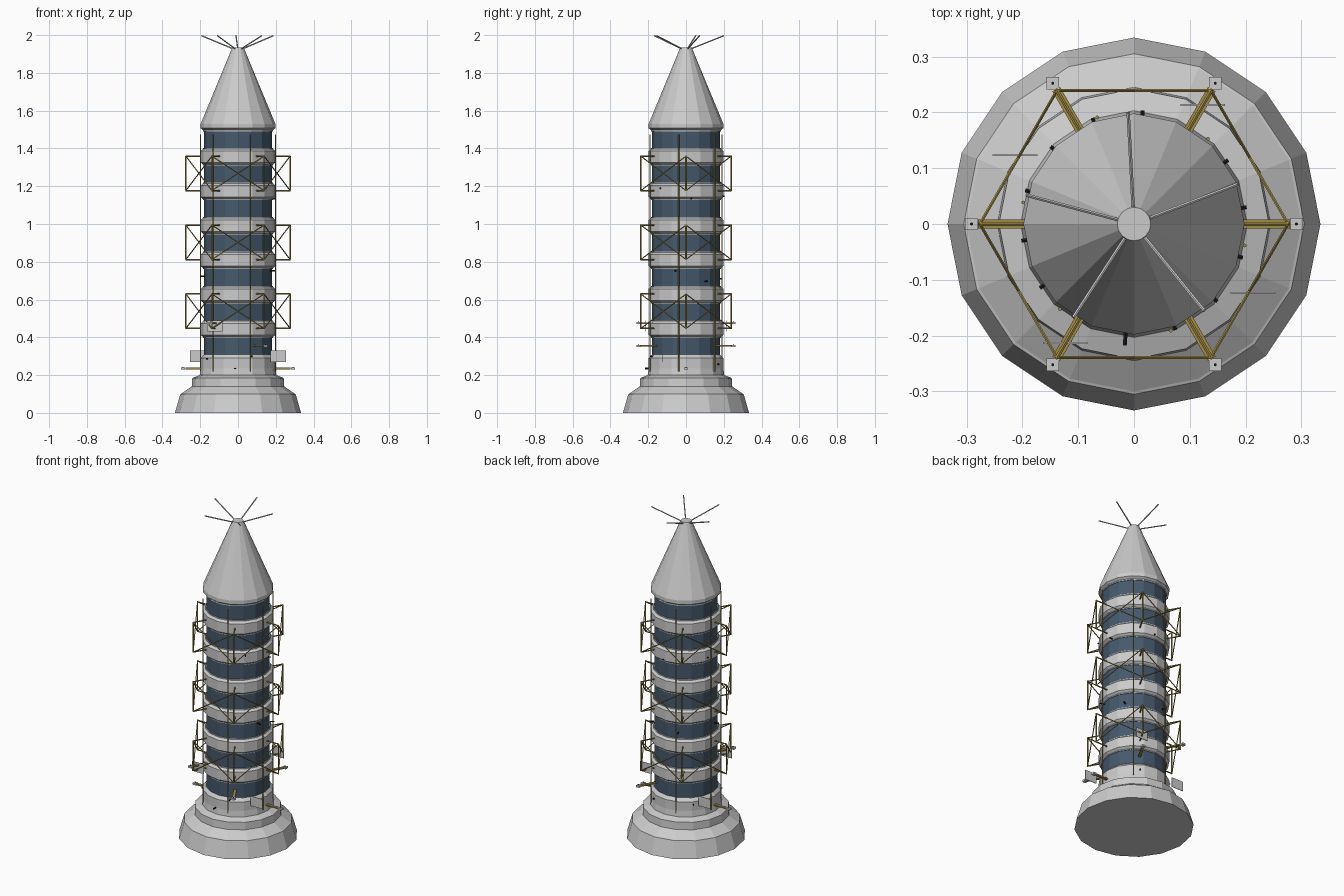
import bpy, bmesh
from math import cos, sin, pi, radians
from mathutils import Vector, Matrix

if "Cube" in bpy.data.objects:
    bpy.data.objects.remove(bpy.data.objects["Cube"])


def material(name, col):
    m = bpy.data.materials.new(name)
    m.diffuse_color = (*col, 1)
    m.use_nodes = True
    m.node_tree.nodes["Principled BSDF"].inputs["Base Color"].default_value = m.diffuse_color
    return m


NAVY = material("navy", (0.06, 0.10, 0.15))
GOLD = material("gold", (0.36, 0.26, 0.06))
BLACK = material("black", (0.01, 0.01, 0.012))


def finish(name, bm, mat=None):
    bmesh.ops.recalc_face_normals(bm, faces=bm.faces)
    me = bpy.data.meshes.new(name)
    bm.to_mesh(me)
    bm.free()
    ob = bpy.data.objects.new(name, me)
    bpy.context.collection.objects.link(ob)
    if mat:
        me.materials.append(mat)
    return ob


def lathe(bm, pts, n=16):
    rings = [[bm.verts.new((r * cos(2 * pi * i / n), r * sin(2 * pi * i / n), z))
              for i in range(n)] for r, z in pts]
    for a, b in zip(rings, rings[1:]):
        for i in range(n):
            j = (i + 1) % n
            bm.faces.new((a[i], a[j], b[j], b[i]))
    bm.faces.new(rings[0][::-1])
    bm.faces.new(rings[-1])


def rod(bm, a, b, r=0.004, n=6):
    a, b = Vector(a), Vector(b)
    d = b - a
    m = Matrix.Translation((a + b) / 2) @ d.to_track_quat('Z', 'Y').to_matrix().to_4x4()
    bmesh.ops.create_cone(bm, cap_ends=True, segments=n, radius1=r, radius2=r,
                          depth=d.length, matrix=m)


def box(bm, centre, size, angle=0):
    m = (Matrix.Translation(centre) @ Matrix.Rotation(angle, 4, 'Z')
         @ Matrix.Diagonal((*size, 1)))
    bmesh.ops.create_cube(bm, size=1, matrix=m)


def polar(r, deg, z):
    return (r * cos(radians(deg)), r * sin(radians(deg)), z)


# Stepped base
bm = bmesh.new()
lathe(bm, [(.334, 0), (.305, .1), (.30, .102), (.245, .14), (.242, .185),
           (.203, .2), (.198, .235), (.198, .29), (.181, .308)])
finish("stepped_base", bm)

# Dark windowed bands and the chamfered grey rings between them
STEP, HALF = 0.1825, 0.044
bands, rings = bmesh.new(), bmesh.new()
for k in range(7):
    c = 0.352 + STEP * k
    lathe(bands, [(.18, c - HALF - .004), (.18, c + HALF + .004)])
    if k < 6:
        g = c + STEP / 2
        lathe(rings, [(.184, g - .047), (.184, g - .042), (.198, g - .031),
                      (.198, g + .031), (.184, g + .042), (.184, g + .047)])
finish("body_bands", bands, NAVY)
finish("body_rings", rings)

# Nose cone with collar
bm = bmesh.new()
lathe(bm, [(.184, 1.49), (.184, 1.497), (.198, 1.507), (.198, 1.53), (.03, 1.935)])
finish("nose_cone", bm)

# Five splayed antennas
bm = bmesh.new()
for k in range(5):
    a = 93 + 72 * k
    rod(bm, polar(.028, a, 1.928), polar(.2, a, 1.997), .0035)
finish("antennas", bm)

# Three levels of six-sided outrigger truss with cross bracing
bm = bmesh.new()
for z0 in (.447, .812, 1.177):
    z1 = z0 + STEP
    for a in range(0, 360, 60):
        rod(bm, polar(.276, a, z0), polar(.276, a, z1))
        for z in (z0, z1):
            rod(bm, polar(.19, a, z), polar(.278, a, z))
        rod(bm, polar(.276, a, z0), polar(.276, a + 60, z1), .003)
        rod(bm, polar(.276, a, z1), polar(.276, a + 60, z0), .003)
finish("outrigger_truss", bm, GOLD)

# Vertical conduits along the body
bm = bmesh.new()
for k in range(6):
    rod(bm, polar(.202, 49 + 60 * k, .22), polar(.202, 49 + 60 * k, 1.475), .0035)
finish("conduits", bm, GOLD)

# Docking arms with square end pads
arms, pads, studs = bmesh.new(), bmesh.new(), bmesh.new()
for a, z in ((0, .235), (60, .355), (120, .475), (180, .235), (240, .475), (300, .355)):
    box(arms, polar(.229, a, z), (.1, .016, .008), radians(a))
    box(pads, polar(.291, a, z), (.022, .022, .011))
    rod(studs, polar(.291, a, z), polar(.291, a, z + .008), .003)
finish("docking_arms", arms, GOLD)
finish("docking_pads", pads)

# Flat side panels
bm = bmesh.new()
for a, z in ((60, .46), (150, .3), (240, .46), (330, .3)):
    box(bm, polar(.246, a, z), (.08, .003, .06))
finish("side_panels", bm)

# Small lamps spiralling round the body
for i in range(14):
    z = .23 + (.89 * (i + 4) % 1.328)
    r = .218 if i == 10 else .204
    a = 8.5 + i * 360 / 14
    if i == 10:
        z = .235
    rod(studs, polar(.178, a, z), polar(r, a, z), .004)
finish("lamps_and_studs", studs, BLACK)
